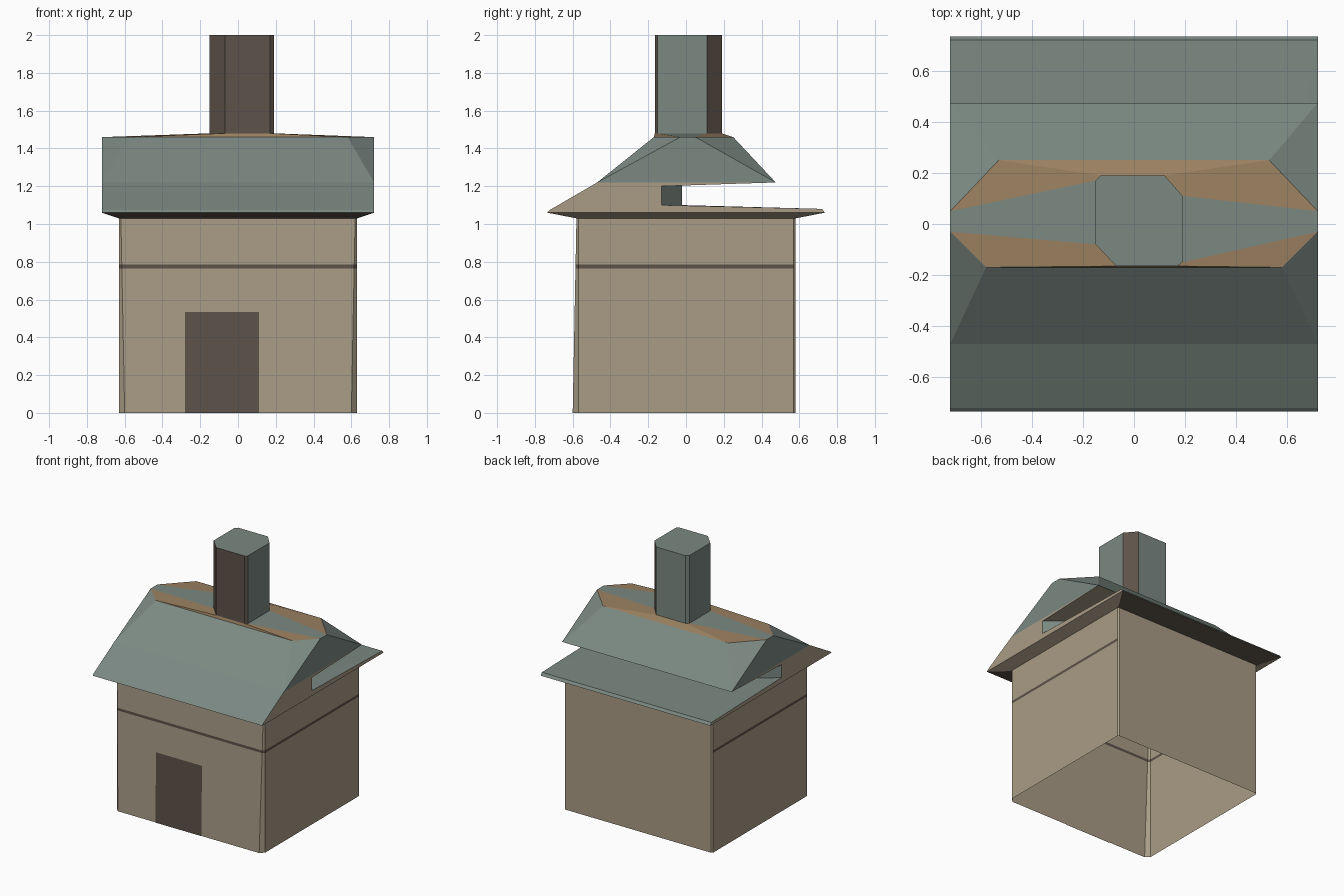
import bpy, bmesh

if "Cube" in bpy.data.objects:
    bpy.data.objects.remove(bpy.data.objects["Cube"])


def material(name, rgb):
    m = bpy.data.materials.new(name)
    m.diffuse_color = (*rgb, 1)
    m.use_nodes = True
    m.node_tree.nodes["Principled BSDF"].inputs["Base Color"].default_value = m.diffuse_color
    return m


SLATE, TAN, DARK, WOOD = 0, 1, 2, 3
MATS = [material("slate", (0.20, 0.25, 0.225)), material("tan", (0.40, 0.335, 0.24)),
        material("dark_brown", (0.11, 0.085, 0.067)), material("wood", (0.33, 0.22, 0.12))]


def build(name, polys, fix_normals=True):
    """Make one object from (material, points) polygons."""
    bm = bmesh.new()
    for mat, pts in polys:
        f = bm.faces.new([bm.verts.new(p) for p in pts])
        f.material_index = mat
    bmesh.ops.remove_doubles(bm, verts=bm.verts[:], dist=0.0005)
    if fix_normals:
        bmesh.ops.recalc_face_normals(bm, faces=bm.faces[:])
    mesh = bpy.data.meshes.new(name)
    bm.to_mesh(mesh)
    bm.free()
    for m in MATS:
        mesh.materials.append(m)
    obj = bpy.data.objects.new(name, mesh)
    bpy.context.collection.objects.link(obj)
    return obj


def flip(p):
    return (-p[0], p[1], p[2])


def span(mat, a, b):
    """Quad across the whole width between two mirrored edges."""
    return [(mat, [flip(a), a, b, flip(b)])]


def both(mat, *pts):
    """Polygon and its mirror image."""
    return [(mat, list(pts)), (mat, [flip(p) for p in reversed(pts)])]


def bridge(lower, upper, mats):
    n = len(lower)
    return [(mats[i], [lower[i], lower[(i + 1) % n], upper[(i + 1) % n], upper[i]])
            for i in range(n)]


# Walls: open tube with chamfered corners, front flaring towards the ground
def wall_ring(z):
    t = z / 1.03
    fx, fy = 0.60 + 0.02 * t, -0.60 + 0.02 * t
    return [(x, y, z) for x, y in (
        (0.63, -0.57), (0.63, 0.57), (0.62, 0.58), (-0.62, 0.58),
        (-0.63, 0.57), (-0.63, -0.57), (-fx, fy), (fx, fy))]


levels = [0, 0.765, 0.785, 1.03]
walls = []
for i in range(3):
    mats = [TAN] * 8
    if i == 1:
        mats = [DARK, TAN, TAN, TAN, DARK, DARK, DARK, DARK]
    walls += bridge(wall_ring(levels[i]), wall_ring(levels[i + 1]), mats)
build("walls", walls, False)

# Door panel lying on the sloping front wall
build("door", [(DARK, [(-0.28, -0.603, 0), (0.11, -0.603, 0),
                       (0.11, -0.593, 0.535), (-0.28, -0.593, 0.535)])], False)

# Roof points on the right-hand side
E0, E1 = (0.72, -0.735, 1.06), (0.72, -0.72, 1.075)      # front eave
F, T = (0.72, -0.47, 1.22), (0.58, -0.17, 1.46)          # front slope
B0, B1 = (0.72, 0.735, 1.06), (0.72, 0.72, 1.08)         # back eave
N0, N1 = (0.72, -0.13, 1.10), (0.72, -0.13, 1.20)        # slot mouth
I0, I1 = (0.58, -0.02, 1.10), (0.58, -0.02, 1.205)       # slot inner wall
U, TB = (0.72, 0.475, 1.22), (0.53, 0.25, 1.46)          # upper back slope
K0, K1 = (0.72, -0.03, 1.46), (0.72, 0.05, 1.46)         # gable top
W0, W1 = (0.63, -0.58, 1.03), (0.63, 0.58, 1.03)         # top of walls

roof = span(SLATE, E0, E1) + span(SLATE, E1, F) + span(SLATE, F, T)
# Back: low skirt, slot and overhanging upper slope
roof += span(SLATE, B0, B1) + span(SLATE, B1, I0) + both(SLATE, B1, N0, I0)
roof += span(SLATE, I0, I1) + both(SLATE, N0, I0, I1, N1)
roof += span(TAN, I1, U) + both(TAN, N1, I1, U) + span(SLATE, U, TB)
# Gables and clipped corners
roof += both(TAN, E0, E1, F, N1, N0, B1, B0) + both(TAN, F, N1, U)
roof += both(SLATE, F, U, K1, K0) + both(SLATE, F, K0, T) + both(SLATE, U, TB, K1)
# Eave undersides
roof += span(DARK, W0, E0) + span(DARK, B0, W1) + both(TAN, W0, W1, B0, E0)

# Shallow roof top rising to the chimney
flue = [(0.19, -0.15), (0.19, 0.11), (0.12, 0.19), (-0.13, 0.19),
        (-0.15, 0.17), (-0.15, -0.08), (-0.07, -0.165), (0.17, -0.165)]
base = [(x, y, 1.48) for x, y in flue]
top = [(x, y, 2.0) for x, y in flue]
rim = [K0, K1, TB, flip(TB), flip(K1), flip(K0), flip(T), T]
roof += bridge(rim, base, [SLATE, WOOD, WOOD, WOOD, SLATE, WOOD, WOOD, WOOD])
build("roof", roof)

# Chimney
build("chimney", bridge(base, top, [SLATE, DARK, SLATE, SLATE, SLATE, DARK, DARK, DARK])
      + [(SLATE, top)], False)
